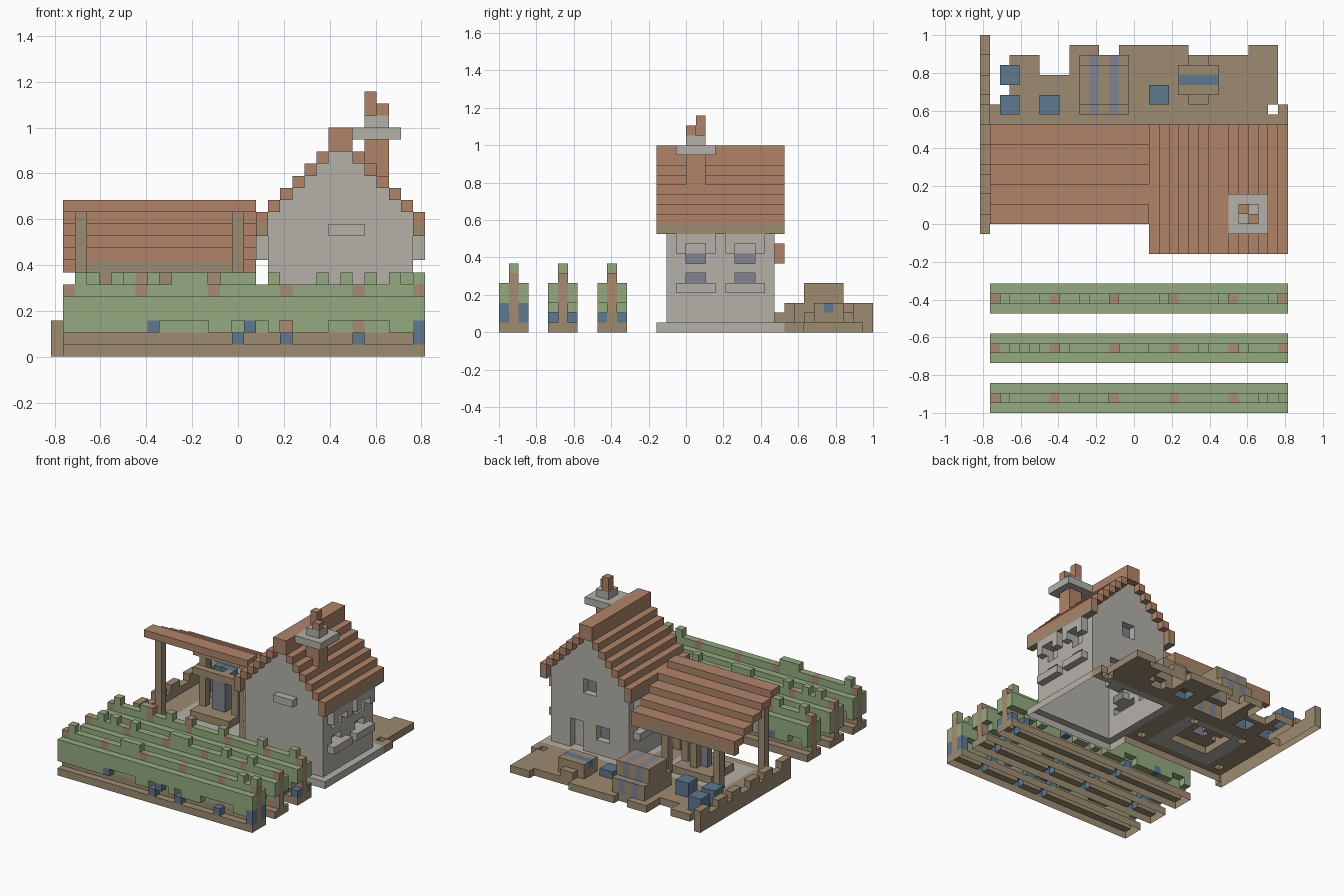
import bpy, bmesh, random
from mathutils import Vector

if "Cube" in bpy.data.objects:
    bpy.data.objects.remove(bpy.data.objects["Cube"])

random.seed(4)
U = 2 / 38                      # one block
OX, OY = -15.5, -19             # block grid origin


def mat(name, r, g, b):
    lin = [((c / 255 + 0.055) / 1.055) ** 2.4 for c in (r, g, b)]
    m = bpy.data.materials.new(name)
    m.diffuse_color = (*lin, 1)
    m.use_nodes = True
    m.node_tree.nodes["Principled BSDF"].inputs["Base Color"].default_value = m.diffuse_color
    return m


LEAF = mat("leaf_green", 148, 170, 128)
TILE = mat("roof_clay", 176, 132, 106)
STONE = mat("stone_grey", 180, 177, 169)
WOOD = mat("wood_brown", 157, 139, 113)
STAKE = mat("stake_brown", 168, 140, 114)
BLUE = mat("dusty_blue", 95, 120, 142)
SLATE = mat("slate_grey_blue", 130, 131, 143)

blocks = {}                     # block position -> part name
materials = {}                  # part name -> material


def carve(*ranges):
    for x0, x1, y0, y1, z0, z1 in ranges:
        for x in range(x0, x1):
            for y in range(y0, y1):
                for z in range(z0, z1):
                    blocks.pop((x, y, z), None)


def fill(name, material, *ranges):
    """Lay blocks over ranges (x0, x1, y0, y1, z0, z1); later parts replace earlier ones."""
    materials[name] = material
    for x0, x1, y0, y1, z0, z1 in ranges:
        for x in range(x0, x1):
            for y in range(y0, y1):
                for z in range(z0, z1):
                    blocks[x, y, z] = name


def mirror_x(b):
    """Mirror a range about the ridge of the house."""
    return (48 - b[1], 48 - b[0], *b[2:])


def both(ranges):
    return [*ranges, *map(mirror_x, ranges)]


# Vineyard rows: soil, foliage, stakes, hanging leaves and fruit
STAKES = [1, 7, 13, 19, 25, 30]
BUMPS = [[2, 10, 11, 12, 28, 30],
         [3, 5, 8, 14, 15, 16, 22, 26],
         [2, 6, 10, 18, 24, 29]]
FRUIT = [[(8, 2), (16, 2), (30, 2), (15, 1), (19, 1), (25, 1), (30, 1)],
         [(4, 1), (12, 1), (18, 1), (27, 1)],
         [(6, 2), (11, 1), (21, 2), (28, 1), (30, 1)]]
for n, y in enumerate((0, 5, 10)):
    fill(f"soil_bed_{n}", WOOD, (1, 31, y, y + 3, 0, 1), (1, 31, y + 1, y + 2, 1, 2))
    taken = [x for x, _ in FRUIT[n]]
    hang = [(x, x + 1, y + s, y + s + 1, 2, 3) for s in (0, 2) for x in range(1, 30)
            if x not in taken and (x in STAKES or random.random() < 0.4)]
    fill(f"vine_leaves_{n}", LEAF, (1, 31, y + 1, y + 2, 2, 6), (1, 31, y, y + 3, 3, 5), *hang,
         *[(x, x + 1, y + 1, y + 2, 6, 7) for x in BUMPS[n]])
    fill(f"vine_stakes_{n}", STAKE, *[(x, x + 1, y + 1, y + 2, 2, 6) for x in STAKES])
    fill(f"fruit_{n}", BLUE, *[(x, x + 1, y + s, y + s + 1, k, k + 1)
                               for x, k in FRUIT[n] for s in (0, 2)])
fill("vine_stakes_2", STAKE, (7, 8, 11, 12, 6, 7), (13, 14, 11, 12, 6, 7))

# Yard with a ragged back edge
fill("yard_ground", WOOD, (1, 31, 19, 31, 0, 1), (3, 30, 31, 34, 0, 1), (3, 6, 34, 36, 0, 1),
     (9, 30, 34, 36, 0, 1), (9, 12, 36, 37, 0, 1), (14, 21, 36, 37, 0, 1), (27, 30, 36, 37, 0, 1))
carve((29, 30, 30, 31, 0, 1))
fill("porch_paving", STONE, (4, 14, 20, 28, 0, 1))

# House: slab and body under a stepped gable
fill("house_slab", STONE, (17, 31, 16, 29, 0, 1))
fill("house_body", STONE, (18, 30, 17, 28, 1, 12),
     *[(18 + i, 30 - i, 17, 28, 11 + i, 12 + i) for i in range(6)])

# Side windows: recess, panes and stepped surrounds
for y in (19, 24):
    recess = both([(29, 30, y, y + 2, 5, 9)])
    carve(*recess)
    fill("window_panes", SLATE, *both([(28, 29, y, y + 2, 5, 6), (28, 29, y, y + 2, 7, 8)]))
    fill("window_trim", STONE, *both([(30, 31, y - 1, y + 3, 9, 10), (30, 31, y - 1, y, 8, 9),
                                      (30, 31, y + 2, y + 3, 8, 9), (30, 31, y - 1, y + 3, 4, 5),
                                      (29, 30, y, y + 2, 6, 7)]))

# Back doorway and windows, front ledge
carve((25, 27, 27, 28, 1, 5), (21, 23, 27, 28, 3, 5), (23, 25, 27, 28, 9, 11))
fill("back_panes", SLATE, (23, 25, 26, 27, 9, 11), (21, 23, 26, 27, 3, 5))
fill("front_ledge", STONE, (23, 26, 16, 17, 10, 11))

# Stepped main roof with timber eaves
fill("main_roof", TILE, *both([(17 + i, 18 + i, 16, 29, 11 + i, 12 + i) for i in range(6)]),
     (23, 25, 16, 29, 17, 19))
fill("eaves", WOOD, *both([(17, 18, 16, 29, 10, 11)]))

# Chimney
fill("chimney_shaft", TILE, (26, 28, 19, 21, 14, 18))
fill("chimney_cap", STONE, (25, 29, 18, 22, 18, 19), (26, 28, 19, 21, 19, 20))
fill("chimney_pots", TILE, (26, 27, 20, 21, 20, 22), (27, 28, 19, 20, 20, 21))

# Lean-to porch
fill("porch_roof", TILE, *[(1, 17, 19 + 2 * i, 21 + 2 * i, 12 - i, 13 - i) for i in range(5)],
     (1, 3, 28, 29, 7, 8), (15, 17, 28, 29, 7, 8))
fill("porch_posts", WOOD, *[(x, x + 1, 20, 21, 1, 12) for x in (2, 15)],
     *[(x, x + 1, 27, 28, 1, 7) for x in (4, 12)])
fill("porch_beam", WOOD, (3, 15, 27, 29, 7, 8))

# Wine press under the porch
fill("press_frame", WOOD, (6, 12, 22, 27, 1, 2), (6, 7, 24, 25, 2, 6), (11, 12, 24, 25, 2, 6),
     (5, 13, 24, 25, 6, 7), (9, 10, 25, 26, 2, 7))
fill("press_screw", SLATE, (8, 10, 24, 25, 2, 6))
fill("press_block", BLUE, (8, 10, 26, 27, 6, 7))

# Low fence on the left
fill("fence", WOOD, (0, 1, 18, 38, 0, 2),
     *[(0, 1, y, y + 2, 2, 3) for y in (18, 22, 25, 29, 32, 36)])

# Large banded cask
cask = (10, 15, 30, 36, 1, 3), (10, 15, 31, 35, 3, 5)
fill("cask_wood", WOOD, *cask)
fill("cask_bands", SLATE, *[(x, x + 1, *c[2:]) for x in (11, 13) for c in cask])

# Fruit crates
fill("fruit_crates", BLUE, (2, 4, 33, 35, 1, 3), (2, 4, 30, 32, 1, 3), (6, 8, 30, 32, 1, 3),
     (17, 19, 31, 33, 1, 2))

# Work bench with a blue runner
fill("bench", WOOD, (20, 24, 32, 35, 1, 3), (21, 23, 31, 32, 1, 2), (21, 23, 35, 36, 1, 2))
fill("bench_runner", BLUE, (20, 24, 33, 34, 2, 3))


# Skin each part: outer faces only, open towards the ground
def skin(name):
    bm = bmesh.new()
    for cell in [c for c, part in blocks.items() if part == name]:
        for axis in range(3):
            for side in (0, 1):
                near = list(cell)
                near[axis] += 2 * side - 1
                if tuple(near) in blocks or near[2] < 0:
                    continue
                corners = []
                for a, b in ((0, 0), (1, 0), (1, 1), (0, 1)):
                    p = list(cell)
                    p[axis] += side
                    p[(axis + 1) % 3] += a
                    p[(axis + 2) % 3] += b
                    corners.append(bm.verts.new(((p[0] + OX) * U, (p[1] + OY) * U, p[2] * U)))
                bm.faces.new(corners if side else corners[::-1])
    bmesh.ops.remove_doubles(bm, verts=bm.verts, dist=1e-4)
    bmesh.ops.dissolve_limit(bm, angle_limit=0.02, verts=bm.verts, edges=bm.edges)
    me = bpy.data.meshes.new(name)
    bm.to_mesh(me)
    bm.free()
    me.materials.append(materials[name])
    bpy.context.collection.objects.link(bpy.data.objects.new(name, me))


for part in materials:
    skin(part)
